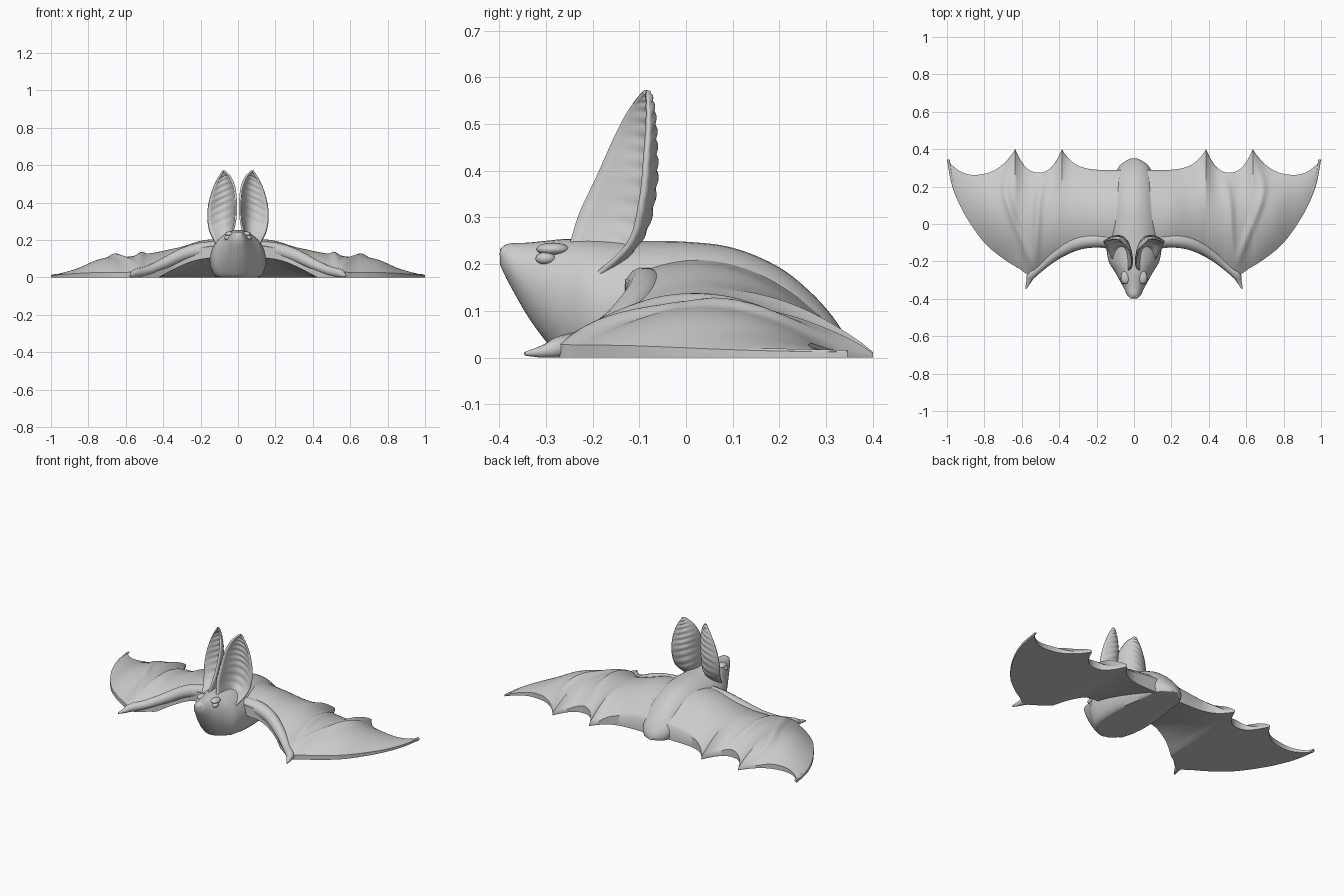
import bpy, math
from mathutils import Vector

if "Cube" in bpy.data.objects:
    bpy.data.objects.remove(bpy.data.objects["Cube"])


def spline(keys, t):
    """Smooth curve through keys (t, value...), returned as a Vector."""
    ts = [k[0] for k in keys]
    ps = [Vector(list(k[1:]) + [0] * (4 - len(k))) for k in keys]
    t = min(max(t, ts[0]), ts[-1])
    i = max(j for j in range(len(ts) - 1) if ts[j] <= t or j == 0)

    def slope(j):
        a, b = max(j - 1, 0), min(j + 1, len(ts) - 1)
        return (ps[b] - ps[a]) / (ts[b] - ts[a])

    h = ts[i + 1] - ts[i]
    u = (t - ts[i]) / h
    return (ps[i] * (2 * u**3 - 3 * u**2 + 1) + slope(i) * h * (u**3 - 2 * u**2 + u)
            + ps[i + 1] * (3 * u**2 - 2 * u**3) + slope(i + 1) * h * (u**3 - u**2))


def loft(name, rows, mirror=True, caps=True, closed=True, thick=0):
    """Skin rows of points into one object."""
    n = len(rows[0])
    verts = [p for r in rows for p in r]
    faces = []
    for i in range(len(rows) - 1):
        for j in range(n if closed else n - 1):
            k = (j + 1) % n
            faces.append((i * n + j, i * n + k, (i + 1) * n + k, (i + 1) * n + j))
    if caps and closed:
        faces += [tuple(range(n))[::-1], tuple(range(len(verts) - n, len(verts)))]
    me = bpy.data.meshes.new(name)
    me.from_pydata(verts, [], faces)
    ob = bpy.data.objects.new(name, me)
    bpy.context.collection.objects.link(ob)
    bpy.ops.object.select_all(action='DESELECT')
    ob.select_set(True)
    bpy.context.view_layer.objects.active = ob
    bpy.ops.object.mode_set(mode='EDIT')
    bpy.ops.mesh.select_all(action='SELECT')
    bpy.ops.mesh.normals_make_consistent(inside=False)
    bpy.ops.object.mode_set(mode='OBJECT')
    bpy.ops.object.shade_smooth_by_angle(angle=math.radians(50))
    if thick:
        s = ob.modifiers.new("thickness", 'SOLIDIFY')
        s.thickness, s.offset = thick, 0
    if mirror:
        ob.modifiers.new("mirror", 'MIRROR').use_clip = False
    return ob


def tube(name, keys, steps=40, sides=14):
    """Tapered limb through keys (x, y, z, radius), kept above the ground."""
    m = len(keys) - 1
    path = [(i, *k[:3]) for i, k in enumerate(keys)]
    rad = [(i, k[3]) for i, k in enumerate(keys)]
    rows = []
    for s in range(steps + 1):
        t = m * s / steps
        c = spline(path, t)
        d = (spline(path, t + .05) - spline(path, t - .05)).to_3d().normalized()
        side = d.cross(Vector((0, 0, 1))).normalized()
        up = side.cross(d)
        r = spline(rad, t)[0]
        ring = []
        for j in range(sides):
            a = 2 * math.pi * j / sides
            p = c.to_3d() + side * r * math.cos(a) + up * r * math.sin(a)
            p.z = max(p.z, 0)
            ring.append(p)
        rows.append(ring)
    return loft(name, rows)


# Body and head: oval sections along y, flattened on the ground
sections = [(-.398, .016, .198, .232), (-.385, .033, .170, .243), (-.34, .056, .090, .246),
            (-.30, .078, .035, .250), (-.26, .10, -.01, .254), (-.20, .135, -.05, .254),
            (-.10, .150, -.06, .250), (0, .150, -.06, .248), (.10, .138, -.06, .235),
            (.20, .118, -.06, .193), (.27, .098, -.05, .137), (.32, .07, -.03, .08),
            (.35, .02, 0, .03)]
rows = []
for i in range(61):
    y = -.398 + .748 * i / 60
    w, lo, hi = spline(sections, y)[:3]
    rows.append([(w * math.cos(a), y, max(0, (lo + hi) / 2 + (hi - lo) / 2 * math.sin(a)))
                 for a in (2 * math.pi * j / 40 for j in range(40))])
loft("body", rows, mirror=False)

# Wing outline and height curves, all as functions of x
FRONT = [(.04, -.13), (.15, -.13), (.25, -.12), (.35, -.145), (.45, -.21), (.55, -.272), (.62, -.235),
         (.70, -.185), (.80, -.10), (.89, .025), (.945, .13), (.98, .23), (1, .345)]
Z_FRONT = [(.04, .17), (.15, .165), (.25, .145), (.35, .10), (.45, .05), (.55, .03), (.8, .025), (1, .012)]
Z_REAR = [(.04, .09), (.15, .08), (.3, .05), (.385, .012), (.5, .045), (.635, .01), (.8, .03), (1, .01)]
Z_MID = [(.04, .21), (.12, .20), (.2, .19), (.3, .16), (.4, .14), (.5, .125), (.6, .11), (.66, .112),
         (.75, .095), (.85, .052), (.92, .03), (1, .011)]
FINGERS = [[(-.27, .53), (-.03, .62), (.19, .69), (.40, .637)],
           [(-.27, .53), (-.05, .52), (.2, .495), (.40, .387)]]


def rear_y(x):
    if x < .385:
        return .288 + .112 * (x / .385) ** 6
    x0, x1, y1, dip = (.385, .635, .40, .125) if x < .635 else (.635, 1, .345, .107)
    u = (x - x0) / (x1 - x0)
    return .40 + (y1 - .40) * u - dip * (1 - abs(2 * u - 1) ** 2.4)


def wing_z(x, y, t):
    zf, zr, zm = (spline(k, x)[0] for k in (Z_FRONT, Z_REAR, Z_MID))
    z = zf + (zr - zf) * t + (zm - (zf + zr) / 2) * 4 * t * (1 - t)
    for f in FINGERS:
        z += .016 * math.sin(math.pi * t) * math.exp(-((x - spline(f, y)[0]) / .02) ** 2)
    return max(z, .006), max(0, min(z - .006, max(0, zf - .06) * (1 - t)))


# Wing membrane: domed top with finger ridges, flat underside
xs = sorted([.04 + .96 * i / 100 for i in range(97)] + [.385, .635, .972, .98, .987, .993, .997, 1])
rows = []
for x in xs:
    yf = spline(FRONT, x)[0]
    yr = max(rear_y(x), yf + .001)
    top, bottom = [], []
    for j in range(31):
        t = j / 30
        y = yf + (yr - yf) * t
        hi, lo = wing_z(x, y, t)
        top.append((x, y, hi))
        bottom.append((x, y, lo))
    rows.append(top + bottom[::-1])
loft("wing", rows)

# Arm ending in a thumb claw, and the long finger along the leading edge
tube("arm", [(.09, -.09, .15, .045), (.2, -.085, .147, .041), (.3, -.103, .12, .036), (.4, -.152, .072, .030),
             (.48, -.212, .038, .025), (.545, -.268, .022, .024), (.562, -.305, .013, .014),
             (.578, -.345, .008, .004)])
tube("outer_finger", [(x - .006, spline(FRONT, x)[0] + .012, .018 - .008 * i / 7, .015 - .009 * i / 7)
                      for i, x in enumerate((.55, .62, .70, .80, .89, .945, .98, .998))])

# Ear: cupped surface between inner edge, back and outer edge, with fine ribs
INNER = [(.03, -.25, .24), (.014, -.228, .31), (.010, -.19, .39), (.018, -.152, .475), (.04, -.12, .535),
         (.074, -.09, .570)]
BACK = [(.05, -.16, .19), (.05, -.10, .28), (.06, -.075, .38), (.062, -.072, .46), (.072, -.074, .53),
        (.077, -.08, .571)]
OUTER = [(.10, -.218, .155), (.148, -.125, .24), (.162, -.098, .33), (.150, -.088, .42), (.122, -.083, .50),
         (.080, -.085, .570)]
rows = []
for i in range(73):
    v = 5 * i / 72
    a, b, c = (spline([(k, *p) for k, p in enumerate(e)], v).to_3d() for e in (INNER, BACK, OUTER))
    row = []
    for j in range(17):
        u = j / 16
        p = a * (1 - u) * (1 - 2 * u) + b * 4 * u * (1 - u) + c * u * (2 * u - 1)
        p.y += .0025 * math.sin(2 * math.pi * 2.4 * v) * math.sin(math.pi * u)
        row.append(p)
    rows.append(row)
loft("ear", rows, closed=False, thick=.010)


# Eyes, brows and nose: small stretched balls
def ball(name, loc, scale, mirror=True):
    rows = []
    for i in range(13):
        a = math.pi * (.02 + .96 * i / 12)
        rows.append([(loc[0] + scale[0] * math.sin(a) * math.cos(b), loc[1] + scale[1] * math.cos(a),
                      loc[2] + scale[2] * math.sin(a) * math.sin(b))
                     for b in (2 * math.pi * j / 20 for j in range(20))])
    loft(name, rows, mirror)


ball("eye", (.055, -.30, .212), (.018, .022, .014))
ball("brow", (.045, -.285, .232), (.026, .035, .014))
ball("nostril", (.012, -.385, .222), (.013, .014, .018))
